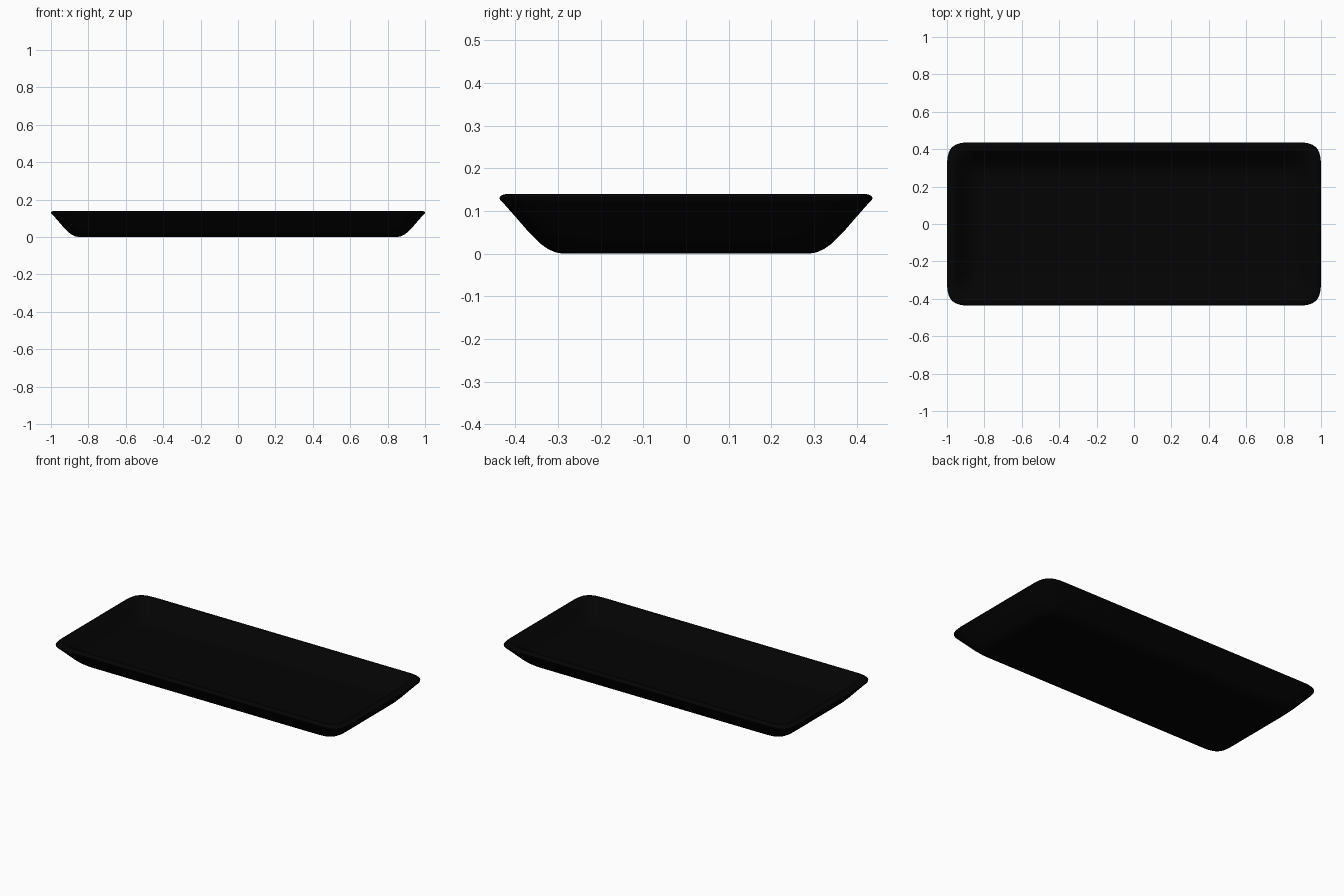
import bpy, bmesh, math

if "Cube" in bpy.data.objects:
    bpy.data.objects.remove(bpy.data.objects["Cube"])

HX, HY = 1.0, 0.437      # half size at the widest point of the rim
SEG = 14                 # steps per rounded corner

# Cross-section: (inset from rim, height), from underside over the rim to the inner floor
profile = [(0.19, 0.0), (0.148, 0.0), (0.132, 0.003), (0.115, 0.01), (0.095, 0.024),
           (0.07, 0.049), (0.037, 0.087), (0.007, 0.121), (0.001, 0.127), (0.0, 0.131),
           (0.003, 0.135), (0.011, 0.139), (0.022, 0.14), (0.036, 0.139), (0.046, 0.134),
           (0.068, 0.112), (0.094, 0.085), (0.115, 0.066), (0.135, 0.053),
           (0.155, 0.046), (0.178, 0.043), (0.21, 0.043)]


def ring(bm, inset, z):
    """Rounded rectangle with soft, squarish corners."""
    hx, hy = HX - inset, HY - inset
    r = 0.17 - inset * 0.2
    verts = []
    for q in range(4):
        sx, sy = [(1, 1), (-1, 1), (-1, -1), (1, -1)][q]
        for i in range(SEG + 1):
            a = math.pi / 2 * (q + i / SEG)
            # snap tiny values so the curve ends exactly on the straight sides
            c, s = round(abs(math.cos(a)), 6), round(abs(math.sin(a)), 6)
            dx, dy = c ** 0.5 * r, s ** 0.5 * r
            verts.append(bm.verts.new((sx * (hx - r + dx), sy * (hy - r + dy), z)))
    return verts


# Tray body: loft the rings and close floor and underside
bm = bmesh.new()
rings = [ring(bm, d, z) for d, z in profile]
n = len(rings[0])
for a, b in zip(rings, rings[1:]):
    for i in range(n):
        j = (i + 1) % n
        bm.faces.new((a[i], a[j], b[j], b[i]))
bm.faces.new(rings[0][::-1])
bm.faces.new(rings[-1])
bmesh.ops.recalc_face_normals(bm, faces=bm.faces[:])
mesh = bpy.data.meshes.new("serving_tray")
bm.to_mesh(mesh)
bm.free()
tray = bpy.data.objects.new("serving_tray", mesh)
bpy.context.collection.objects.link(tray)

# Black glaze
mat = bpy.data.materials.new("black_glaze")
mat.diffuse_color = (0.001, 0.001, 0.001, 1)
mat.use_nodes = True
mat.node_tree.nodes["Principled BSDF"].inputs["Base Color"].default_value = mat.diffuse_color
mesh.materials.append(mat)

bpy.context.view_layer.objects.active = tray
tray.select_set(True)
bpy.ops.object.shade_smooth_by_angle(angle=math.radians(40))
